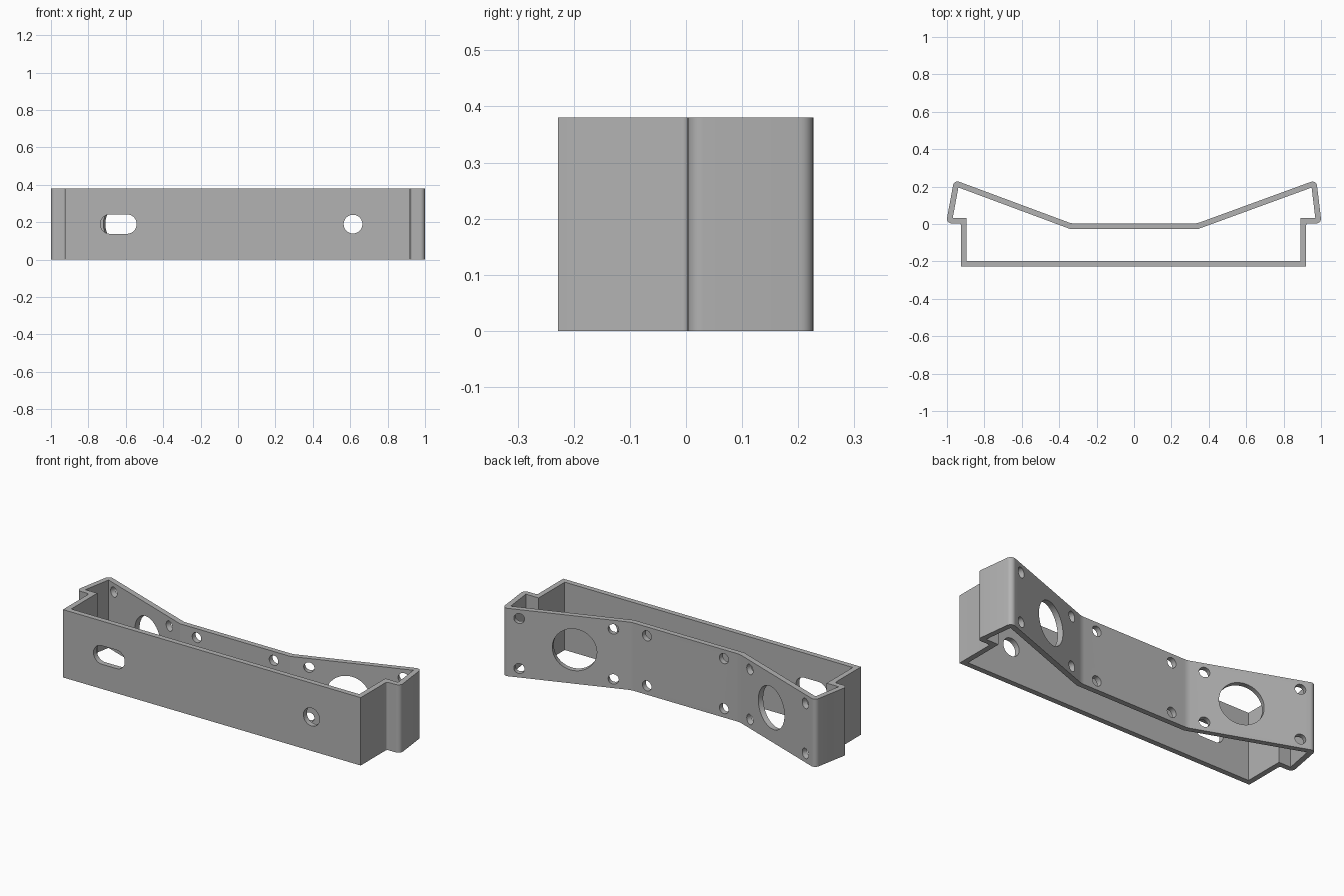
import bpy, bmesh, math
from mathutils import Vector, Matrix

cube = bpy.data.objects.get("Cube")
if cube:
    bpy.data.objects.remove(cube, do_unlink=True)

HEIGHT, WALL = 0.38, 0.03
MID = HEIGHT / 2

# Outer plan, counter-clockwise: x, y, corner radius
PLAN = [(-0.925, -0.228, 0), (0.92, -0.228, 0), (0.92, 0.003, 0.012),
        (1.003, 0.003, 0.025), (0.975, 0.236, 0.025), (0.337, 0.003, 0.1),
        (-0.335, 0.003, 0.1), (-0.962, 0.236, 0.025), (-1.005, 0.003, 0.025),
        (-0.925, 0.003, 0.012)]


def neighbours(pts):
    for i, p in enumerate(pts):
        yield pts[i - 1], p, pts[(i + 1) % len(pts)]


def inset(pts, dist):
    """Move every edge of the loop inward by dist."""
    out = []
    for a, b, c in neighbours(pts):
        u, v = (b - a).normalized(), (c - b).normalized()
        n1, n2 = Vector((-u.y, u.x)), Vector((-v.y, v.x))
        out.append(b + (n1 + n2) * dist / (1 + n1.dot(n2)))
    return out


def rounded(pts, radii, steps=8):
    """Replace corners with arcs."""
    out = []
    for (a, b, c), r in zip(neighbours(pts), radii):
        if r == 0:
            out.append(b)
            continue
        u, v = (a - b).normalized(), (c - b).normalized()
        half = u.angle(v) / 2
        centre = b + (u + v).normalized() * r / math.sin(half)
        start = b + u * r / math.tan(half) - centre
        end = b + v * r / math.tan(half) - centre
        sweep = start.angle(end)
        for k in range(steps + 1):
            t = k / steps
            w = (math.sin((1 - t) * sweep) * start + math.sin(t * sweep) * end)
            out.append(centre + w / math.sin(sweep))
    return out


def prism(name, loop, z0, z1, matrix=Matrix()):
    bm = bmesh.new()
    face = bm.faces.new([bm.verts.new((p.x, p.y, z0)) for p in loop])
    top = bmesh.ops.extrude_face_region(bm, geom=[face])["geom"]
    bmesh.ops.translate(bm, vec=(0, 0, z1 - z0),
                        verts=[g for g in top if isinstance(g, bmesh.types.BMVert)])
    bmesh.ops.recalc_face_normals(bm, faces=bm.faces)
    bm.transform(matrix)
    mesh = bpy.data.meshes.new(name)
    bm.to_mesh(mesh)
    bm.free()
    obj = bpy.data.objects.new(name, mesh)
    bpy.context.collection.objects.link(obj)
    return obj


corners = [Vector(p[:2]) for p in PLAN]
bracket = prism("bracket_frame", rounded(corners, [p[2] for p in PLAN]), 0, HEIGHT)
cutters = [prism("cavity_cutter", inset(corners, WALL), -0.1, HEIGHT + 0.1)]


def hole(x, y, z, radius, angle=0, stretch=0):
    """Cutter through a wall facing y, turned by angle; stretch makes a slot."""
    loop = []
    for k in range(48):
        a = math.tau * (k + 0.5) / 48
        side = math.copysign(stretch, math.cos(a))
        loop.append(Vector((radius * math.cos(a) + side, radius * math.sin(a))))
    m = (Matrix.Translation((x, y, z)) @ Matrix.Rotation(angle, 4, "Z")
         @ Matrix.Rotation(math.pi / 2, 4, "X"))
    cutters.append(prism("hole_cutter", loop, -0.06, 0.06, m))


# Front wall: slot and round hole
hole(-0.639, -0.213, MID, 0.052, stretch=0.045)
hole(0.615, -0.213, MID, 0.05)

# Back wall: large opening in each wing, screw holes in wings and centre
for bend, tip, opening, screws in (
        (corners[5], corners[4], 0.617, (0.425, 0.89)),
        (corners[6], corners[7], -0.6, (-0.42, -0.885))):
    slope = (tip.y - bend.y) / (tip.x - bend.x)
    angle = math.atan(slope)
    for x, r, heights in ((opening, 0.117, (0,)),
                          *((s, 0.028, (-0.14, 0.14)) for s in screws)):
        for dz in heights:
            hole(x, bend.y + slope * (x - bend.x), MID + dz, r, angle)
for x in (-0.237, 0.24):
    for dz in (-0.14, 0.14):
        hole(x, 0, MID + dz, 0.028)

# Apply the cuts
for cutter in cutters:
    cutter.hide_render = True
    mod = bracket.modifiers.new("cut", "BOOLEAN")
    mod.operation, mod.solver, mod.object = "DIFFERENCE", "EXACT", cutter
bpy.context.view_layer.objects.active = bracket
bracket.select_set(True)
for mod in list(bracket.modifiers):
    bpy.ops.object.modifier_apply(modifier=mod.name)
for cutter in cutters:
    bpy.data.objects.remove(cutter, do_unlink=True)

# Colour and shading
grey = bpy.data.materials.new("plain_grey")
grey.use_nodes = True
colour = (0.45, 0.45, 0.45, 1)
grey.diffuse_color = colour
grey.node_tree.nodes["Principled BSDF"].inputs["Base Color"].default_value = colour
bracket.data.materials.clear()
bracket.data.materials.append(grey)
bpy.ops.object.shade_smooth_by_angle(angle=math.radians(15))
